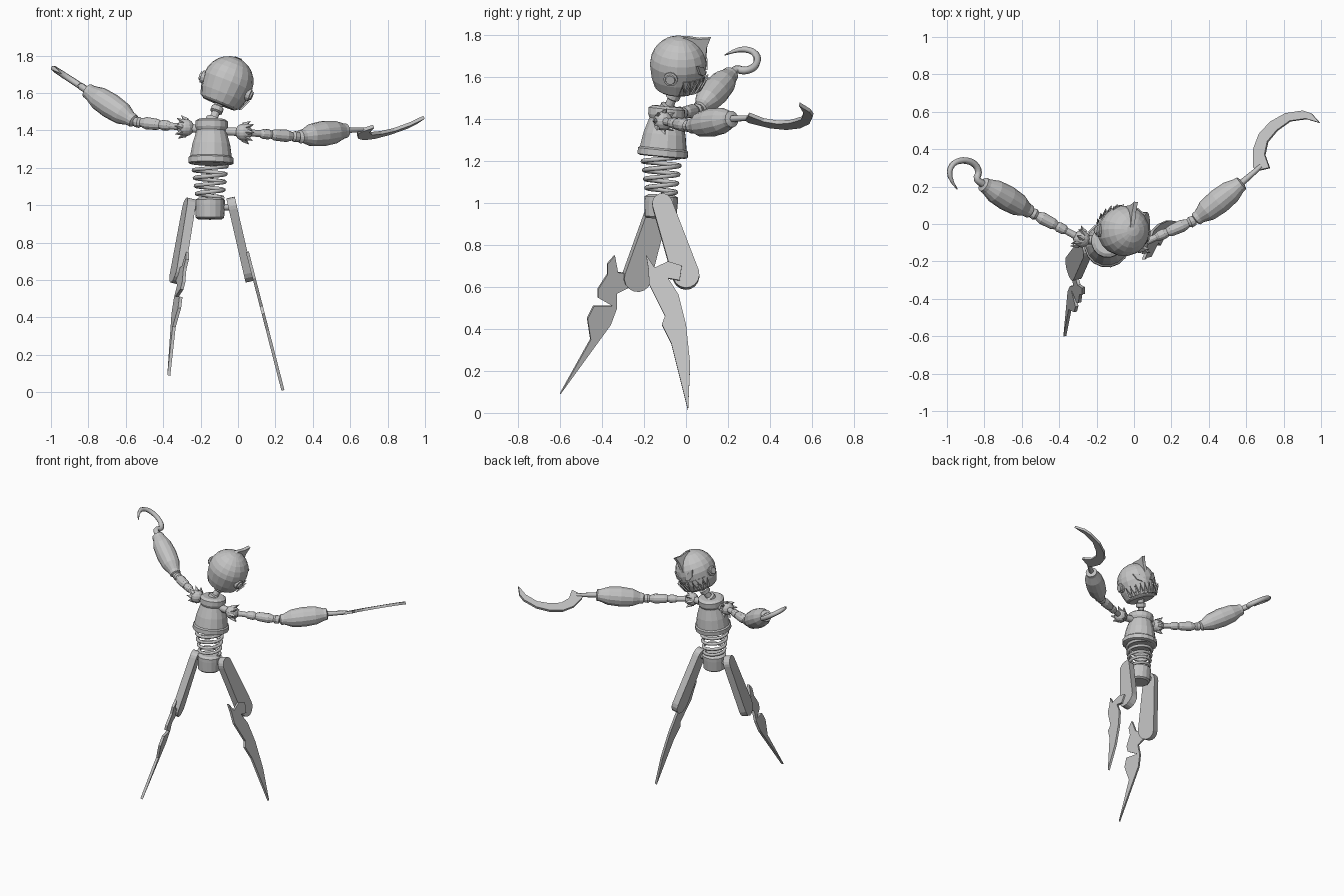
import bpy, bmesh, math
from mathutils import Vector, Matrix

cube = bpy.data.objects.get("Cube")
if cube:
    bpy.data.objects.remove(cube, do_unlink=True)

grey = bpy.data.materials.new("plain grey")
grey.use_nodes = True
grey.diffuse_color = (0.55, 0.55, 0.55, 1)
grey.node_tree.nodes["Principled BSDF"].inputs["Base Color"].default_value = grey.diffuse_color


def add(name, mesh):
    mesh.materials.clear()
    mesh.materials.append(grey)
    obj = bpy.data.objects.new(name, mesh)
    bpy.context.collection.objects.link(obj)
    return obj


def from_bmesh(name, bm):
    bmesh.ops.recalc_face_normals(bm, faces=bm.faces)
    mesh = bpy.data.meshes.new(name)
    bm.to_mesh(mesh)
    bm.free()
    return add(name, mesh)


def lathe(name, start, end, profile, sides=14):
    """Turned solid between two points; profile is (fraction, radius)."""
    start, axis = Vector(start), Vector(end) - Vector(start)
    turn = axis.to_track_quat('Z', 'Y').to_matrix()
    bm = bmesh.new()
    rings = []
    for t, r in profile:
        rings.append([bm.verts.new(start + axis * t + turn @ Vector(
            (r * math.cos(a), r * math.sin(a), 0)))
            for a in (2 * math.pi * i / sides for i in range(sides))])
    for lo, hi in zip(rings, rings[1:]):
        for i in range(sides):
            j = (i + 1) % sides
            bm.faces.new((lo[i], lo[j], hi[j], hi[i]))
    bm.faces.new(rings[0])
    bm.faces.new(rings[-1])
    return from_bmesh(name, bm)


def plate(name, outline, place, offset):
    """Flat outline put in space by place(a, b) and thickened by offset."""
    bm = bmesh.new()
    half = Vector(offset) / 2
    front = [bm.verts.new(Vector(place(a, b)) + half) for a, b in outline]
    back = [bm.verts.new(Vector(place(a, b)) - half) for a, b in outline]
    bm.faces.new(front)
    bm.faces.new(back[::-1])
    n = len(outline)
    for i in range(n):
        j = (i + 1) % n
        bm.faces.new((front[j], front[i], back[i], back[j]))
    return from_bmesh(name, bm)


def tube(name, points, radius, smooth=False):
    """Round wire through (x, y, z, thickness factor) points."""
    curve = bpy.data.curves.new(name + " path", 'CURVE')
    curve.dimensions = '3D'
    curve.bevel_depth, curve.bevel_resolution = radius, 1
    curve.use_fill_caps = True
    curve.resolution_u = 3
    spline = curve.splines.new('NURBS' if smooth else 'POLY')
    spline.points.add(len(points) - 1)
    for p, (x, y, z, thick) in zip(spline.points, points):
        p.co, p.radius = (x, y, z, 1), thick
    if smooth:
        spline.order_u, spline.use_endpoint_u = 3, True
    helper = bpy.data.objects.new(name + " path", curve)
    mesh = bpy.data.meshes.new_from_object(helper)
    bpy.data.objects.remove(helper)
    return add(name, mesh)


def ball(name, centre, r):
    c = Vector(centre)
    arc = [math.pi * i / 8 for i in range(9)]
    return lathe(name, c - Vector((0, 0, r)), c + Vector((0, 0, r)),
                 [((1 - math.cos(a)) / 2, max(r * math.sin(a), 0.001)) for a in arc], 12)


# Torso, spring waist and pelvis
lathe("torso", (-.145, -.112, 1.22), (-.14, -.09, 1.46),
      [(0, .11), (.02, .122), (.14, .122), (.17, .113), (.45, .102), (.75, .08),
       (.82, .088), (.95, .088), (1, .07)], 16)
turns, steps = 4.5, 72
tube("waist_spring", [(-.15 + r * math.cos(a), -.117 + r * math.sin(a), 1.04 + .19 * t, 1)
     for t, r, a in ((i / steps, .068 + .025 * i / steps, 2 * math.pi * turns * i / steps)
                     for i in range(steps + 1))], .011)
lathe("pelvis", (-.15, -.122, .925), (-.15, -.117, 1.04),
      [(0, .065), (.08, .076), (.7, .08), (.9, .08), (1, .06)], 16)
tube("hip_axle", [(-.26, -.12, .99, 1), (-.03, -.115, .99, 1)], .02)

# Head frame: right, forward, up
up = Vector((.37, .05, .92)).normalized()
right = Vector((.92, -.15, -.37)).normalized()
fwd = up.cross(right).normalized()
right = fwd.cross(up)
skull_centre = Vector((-.053, -.037, 1.66))


def head_point(r, f, u):
    return skull_centre + right * r + fwd * f + up * u


# Head: domed skull narrowing to a flat jaw
dome = [(.13 + .138 * math.sin(a), max(.136 * math.cos(a), .002))
        for a in (math.pi / 2 * i / 6 for i in range(7))]
lathe("head", head_point(0, 0, -.13), head_point(0, 0, .138),
      [(h / .268, r) for h, r in [(0, .09), (.012, .106), (.06, .124)] + dome], 18)
lathe("neck", (-.14, -.09, 1.44), head_point(0, 0, -.12),
      [(0, .04), (.2, .04), (.25, .022), (.5, .022), (.55, .034), (.75, .034), (.8, .024), (1, .024)], 12)
plate("forehead_horn", [(-.03, .125), (.03, .142), (.09, .138), (.148, .148),
                        (.132, .1), (.13, .03), (.1, .03)],
      lambda f, u: head_point(-.01, f, u), right * .022)


def skull_wrap(angle, height, lift=.004):
    """Point on the face surface at an angle from straight ahead."""
    r = .136 * math.sqrt(max(0, 1 - (height / .138) ** 2)) if height > 0 else .136 + height * .2
    return head_point((r + lift) * math.sin(angle), (r + lift) * math.cos(angle), height)


for side, word in ((-1, "left"), (1, "right")):
    # Ears, slanted eyes
    lathe(word + "_ear", head_point(side * .115, -.015, -.025), head_point(side * .152, -.015, -.025),
          [(0, .034), (.7, .034), (.75, .025), (1, .022)], 12)
    plate(word + "_eye", [(.15, -.022), (.33, -.03), (.58, -.01), (.72, .035), (.42, .022)],
          lambda a, h, s=side: skull_wrap(s * a, h), fwd * .009)

# Two rows of interlocking teeth around the mouth
for i in range(11):
    a = -1.25 + 2.5 * i / 10
    out = (right * math.sin(a) + fwd * math.cos(a)) * .009
    plate("lower_tooth_%d" % i, [(a - .1, -.115), (a + .1, -.115), (a, -.05)],
          lambda t, h: skull_wrap(t, h, .003 + (h + .115) * .25), out)
    if i < 10:
        b = a + .125
        plate("upper_tooth_%d" % i, [(b - .1, -.04), (b + .1, -.04), (b, -.095)],
              lambda t, h: skull_wrap(t, h, .002), out)

# Arms: each from shoulder to elbow to wrist
forearm = [(0, .02), (.03, .036), (.1, .038), (.25, .06), (.5, .068), (.75, .062),
           (.92, .042), (.98, .04), (1, .02)]
upper = [(0, .02), (.3, .018), (.34, .026), (.45, .028), (.5, .022), (.56, .03),
         (.78, .033), (.88, .022), (.92, .03), (1, .026)]
arms = {"right": ((-.28, -.08, 1.415), (-.55, .062, 1.445), (-.81, .215, 1.615)),
        "left": ((.03, -.11, 1.39), (.325, .02, 1.365), (.58, .222, 1.4))}
for word, (shoulder, elbow, wrist) in arms.items():
    lathe(word + "_upper_arm", shoulder, elbow, upper, 12)
    lathe(word + "_forearm", elbow, wrist, forearm, 14)
    ball(word + "_shoulder", shoulder, .046)
    tube(word + "_shoulder_pin", [(-.14, -.095, 1.40, 1), (*shoulder, 1)], .025)
    # Crown of spikes around each shoulder
    axis = (Vector(elbow) - Vector(shoulder)).normalized()
    side = axis.orthogonal().normalized()
    for i in range(8):
        d = Matrix.Rotation(math.pi / 4 * i, 3, axis) @ side
        base = Vector(shoulder) + d * .036
        lathe("%s_shoulder_spike_%d" % (word, i), base, base + d * .026 + axis * .036,
              [(0, .018), (1, .001)], 4)

# Right hand hook
hook = [(-.8, .21, 1), (-.85, .235, 1), (-.825, .275, .95), (-.85, .325, .9), (-.91, .345, .9),
        (-.975, .325, .85), (-.995, .25, .7), (-.945, .185, .15)]
tube("right_hook", [(x, y, 1.61 + .65 * (-.8 - x), t) for x, y, t in hook], .02, True)

# Left hand sickle
tube("left_wrist", [(.57, .215, 1.4, 1), (.68, .31, 1.405, .7)], .018)
sickle = [(.64, .30), (.64, .40), (.67, .48), (.73, .545), (.81, .59), (.905, .605), (.95, .59),
          (.995, .54), (.92, .562), (.835, .55), (.765, .50), (.715, .44), (.7, .37),
          (.725, .30), (.66, .285)]
plate("left_sickle", sickle, lambda x, y: (x, y, 1.4 + .4 * (x - .66) - .25 * (y - .285)),
      Vector((-.4, .25, 1)).normalized() * .018)


# Legs: rounded thighs and jagged blade shins
def thigh_outline(top, bottom, r_top, r_bottom):
    tilt = math.atan2(top[1] - bottom[1], top[0] - bottom[0]) - math.pi / 2
    arc = [math.pi * i / 8 for i in range(9)]
    return [(c[0] + r * math.cos(a + tilt + add_on), c[1] + r * math.sin(a + tilt + add_on))
            for c, r, add_on in ((top, r_top, 0), (bottom, r_bottom, math.pi)) for a in arc]


def left_plane(y, z):
    return (-.04 - .23 * (z - 1.04), y, z)


def right_plane(y, z):
    return (-.27 + .25 * (z - .75) - .25 * (y + .34), y, z)


plate("left_thigh", thigh_outline((-.113, .993), (0, .655), .048, .064), left_plane, (.045, 0, .01))
plate("right_thigh", thigh_outline((-.13, .99), (-.235, .645), .046, .064),
      lambda y, z: right_plane(y, z), (.045, .011, -.011))
plate("left_shin_blade", [(-.19, .75), (-.15, .69), (-.085, .72), (-.02, .7), (-.03, .63),
                          (-.085, .64), (-.035, .56), (0, .42), (.02, .23), (.01, .01),
                          (-.07, .33), (-.115, .42), (-.1, .46), (-.175, .61), (-.18, .69)],
      lambda y, z: (.05 - .257 * (z - .75), y, z), (.016, 0, .004))
plate("right_shin_blade", [(-.34, .75), (-.325, .67), (-.25, .66), (-.25, .61), (-.33, .57),
                           (-.33, .5), (-.36, .42), (-.6, .09), (-.455, .35), (-.47, .45),
                           (-.44, .51), (-.35, .51), (-.42, .55), (-.42, .59), (-.375, .66),
                           (-.375, .71)], right_plane, (.016, .004, -.004))
